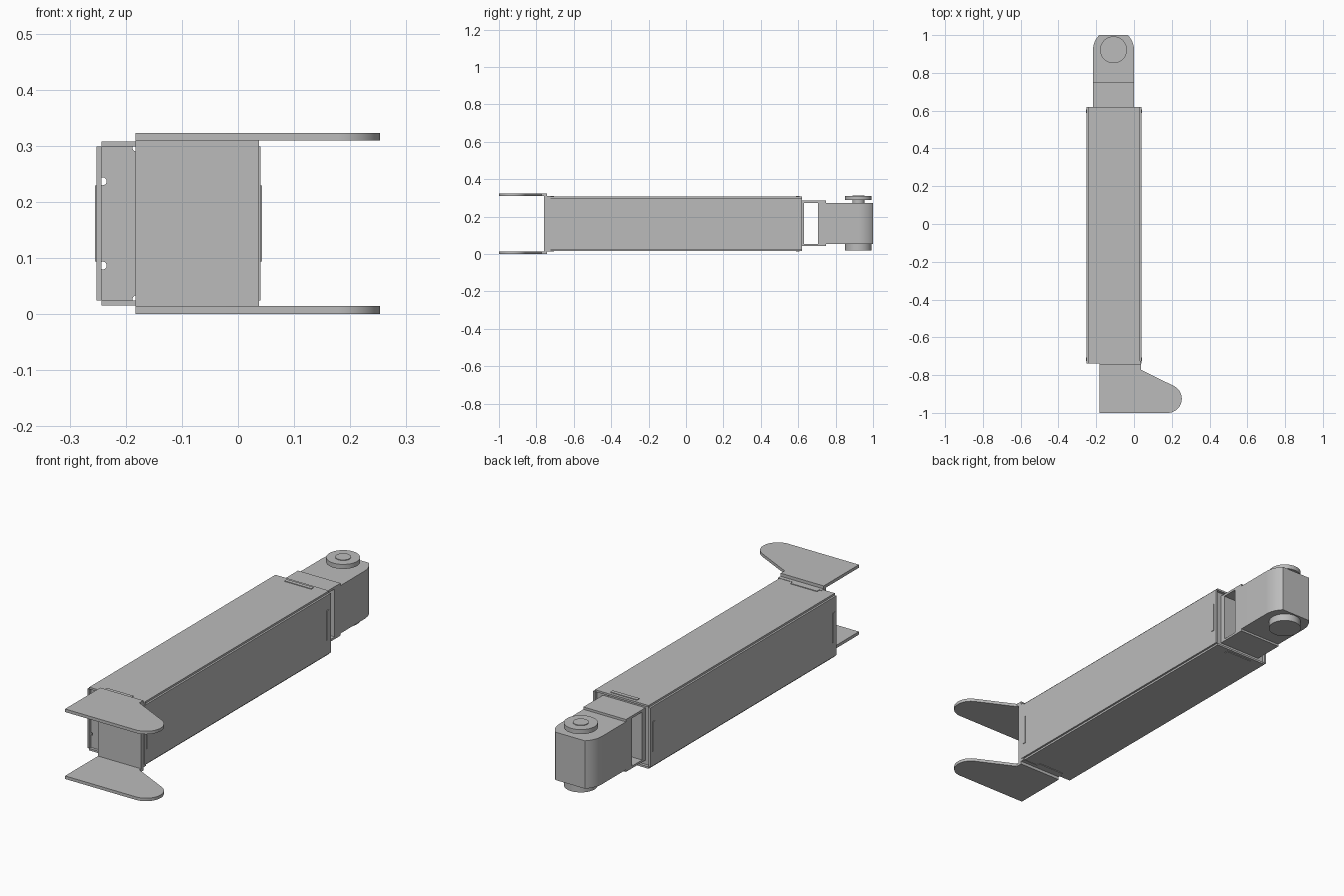
import bpy, bmesh
from math import sin, cos, radians, sqrt, asin, degrees

cube = bpy.data.objects.get("Cube")
if cube:
    bpy.data.objects.remove(cube, do_unlink=True)

grey = bpy.data.materials.new("plain_grey")
GREY = (0.5, 0.5, 0.5, 1)
grey.use_nodes = True
grey.diffuse_color = GREY
grey.node_tree.nodes["Principled BSDF"].inputs["Base Color"].default_value = GREY

CX, CZ = -0.106, 0.1615          # axis of the beam
OUTER, INNER = 0.146, 0.137      # half widths of the beam
FRONT, BACK = -0.738, 0.62       # ends of the beam


def finish(name, bm):
    bmesh.ops.recalc_face_normals(bm, faces=bm.faces)
    mesh = bpy.data.meshes.new(name)
    bm.to_mesh(mesh)
    bm.free()
    mesh.materials.append(grey)
    ob = bpy.data.objects.new(name, mesh)
    bpy.context.collection.objects.link(ob)
    return ob


def box(name, x, y, z):
    """Box from (low, high) pairs."""
    bm = bmesh.new()
    bmesh.ops.create_cube(bm, size=1)
    for v in bm.verts:
        v.co = [(p[0] + p[1]) / 2 + c * (p[1] - p[0]) for p, c in zip((x, y, z), v.co)]
    return finish(name, bm)


def extrude(name, outline, low, high):
    """Upright prism over an xy outline."""
    bm = bmesh.new()
    face = bm.faces.new([bm.verts.new((x, y, low)) for x, y in outline])
    top = bmesh.ops.extrude_face_region(bm, geom=[face])["geom"]
    bmesh.ops.translate(bm, vec=(0, 0, high - low),
                        verts=[g for g in top if isinstance(g, bmesh.types.BMVert)])
    return smooth(finish(name, bm))


def arc(x, y, r, start, end, steps=16):
    angles = [radians(start + (end - start) * i / steps) for i in range(steps + 1)]
    return [(x + r * cos(a), y + r * sin(a)) for a in angles]


def smooth(ob):
    bpy.ops.object.select_all(action='DESELECT')
    ob.select_set(True)
    bpy.context.view_layer.objects.active = ob
    bpy.ops.object.shade_smooth_by_angle(angle=radians(30))
    return ob


def both(c, half):
    return (c - half, c + half)


# Beam: four panels meeting at open corners
for side, label in ((-1, "lower"), (1, "upper")):
    span = sorted((side * INNER, side * OUTER))
    box(label + "_panel", both(CX, INNER), (FRONT, BACK), [CZ + s for s in span])
    label = "left_panel" if side > 0 else "right_panel"
    box(label, [CX + s for s in span], (FRONT, BACK), both(CZ, INNER))

# Recessed end plates with bolt holes, and tabs through the panel slots
TAB, TAB_OUT = 0.068, 0.149
for label, y in (("front", (-0.725, -0.707)), ("back", (0.588, 0.606))):
    plate = box(label + "_end_plate", both(CX, INNER), y, both(CZ, INNER))
    bm = bmesh.new()
    for a, b in ((0.135, 0.075), (0.075, 0.135)):
        for sx in (-1, 1):
            for sz in (-1, 1):
                ring = arc(CX + sx * a, CZ + sz * b, 0.007, 0, 337.5, 15)
                face = bm.faces.new([bm.verts.new((px, y[0] - 0.01, pz)) for px, pz in ring])
                new = bmesh.ops.extrude_face_region(bm, geom=[face])["geom"]
                bmesh.ops.translate(bm, vec=(0, 0.04, 0),
                                    verts=[g for g in new if isinstance(g, bmesh.types.BMVert)])
    cutter = finish("hole_cutter", bm)
    cutter.hide_render = True
    mod = plate.modifiers.new("holes", 'BOOLEAN')
    mod.object, mod.operation, mod.solver = cutter, 'DIFFERENCE', 'EXACT'
    bpy.context.view_layer.objects.active = plate
    bpy.ops.object.modifier_apply(modifier=mod.name)
    bpy.data.objects.remove(cutter, do_unlink=True)
    for s in (-1, 1):
        span = sorted((s * INNER, s * TAB_OUT))
        box(label + "_upright_tab", [CX + t for t in span], y, both(CZ, TAB))
        box(label + "_flat_tab", both(CX, TAB), y, [CZ + t for t in span])

# Front fork: wall and two rounded fins
LEFT, RIGHT = -0.183, 0.037
box("fork_wall", (LEFT, RIGHT), (-0.76, -0.725), (0.014, 0.309))
fin = [(LEFT, -1), *arc(0.178, -0.925, 0.075, -90, 63.4, 24),
       (RIGHT, -0.772), (RIGHT, -0.743), (LEFT, -0.743)]
extrude("lower_fin", fin, 0, 0.014)
extrude("upper_fin", fin, 0.309, 0.323)

# Rear U bracket
HALF = 0.1085
HX = -0.1085
box("bracket_wall", both(HX, HALF), (0.606, 0.63), (0.043, 0.285))
box("bracket_lower_sheet", both(HX, HALF), (0.606, 0.748), (0.043, 0.053))
box("bracket_upper_sheet", both(HX, HALF), (0.606, 0.748), (0.274, 0.285))

# Hinge block: rounded end trimmed flat
HY = 0.922
cut = degrees(asin((1 - HY) / HALF))
block = [(HX - HALF, 0.705), (HX + HALF, 0.705),
         *arc(HX, HY, HALF, 0, cut, 10), *arc(HX, HY, HALF, 180 - cut, 180, 10)]
extrude("hinge_block", block, 0.053, 0.274)

# Hinge discs and pin
for name, r, low, high in (("lower_disc", 0.071, 0.019, 0.053),
                           ("upper_disc", 0.071, 0.288, 0.309),
                           ("hinge_pin", 0.033, 0.27, 0.312)):
    extrude(name, arc(HX, HY, r, 0, 354.375, 63), low, high)
